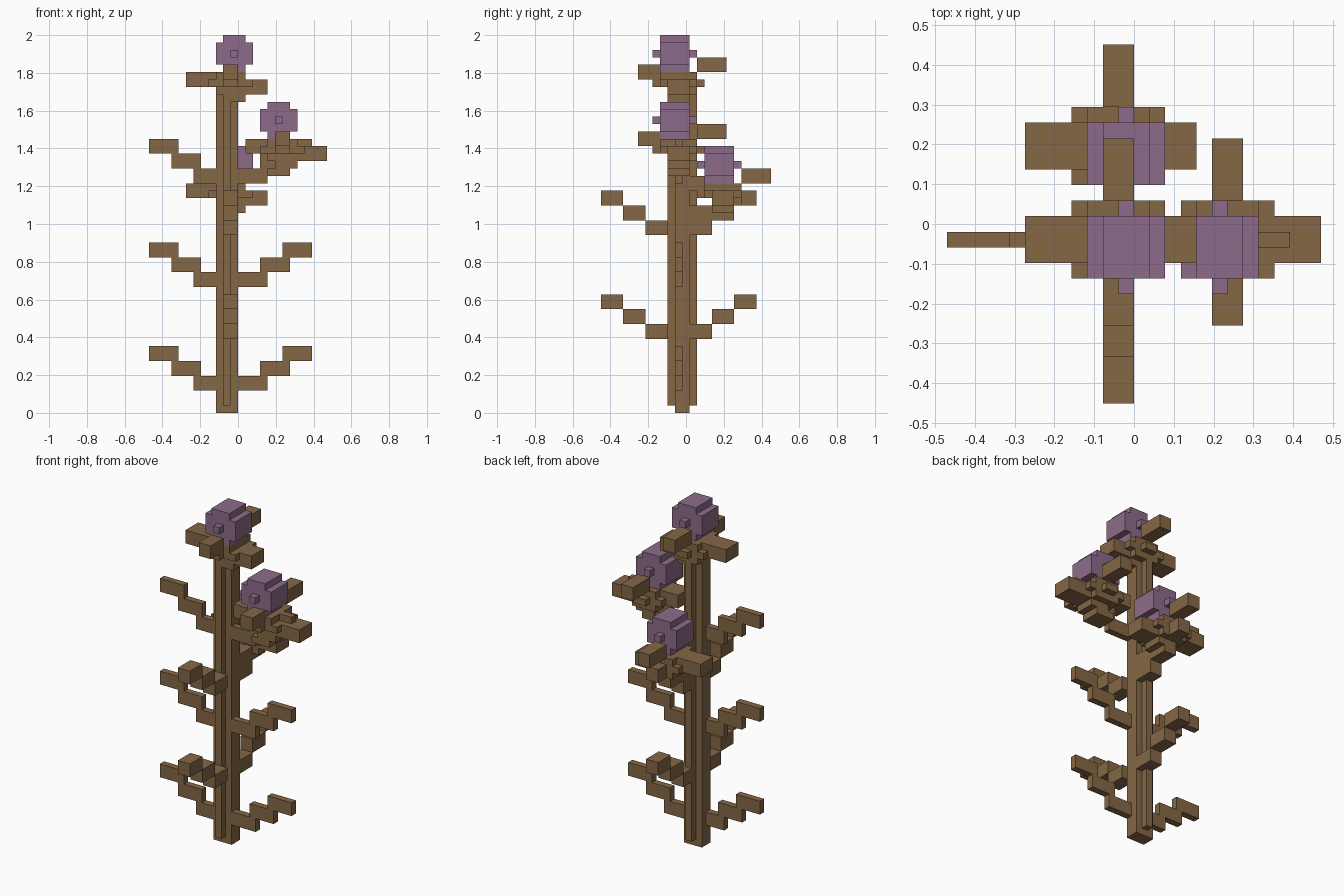
import bpy
import bmesh
from mathutils import Matrix, Vector

cube = bpy.data.objects.get("Cube")
if cube:
    bpy.data.objects.remove(cube, do_unlink=True)

U = 2 / 51  # one block


def material(name, color):
    m = bpy.data.materials.new(name)
    m.use_nodes = True
    m.diffuse_color = color
    m.node_tree.nodes["Principled BSDF"].inputs["Base Color"].default_value = color
    return m


BROWN = material("stalk brown", (0.235, 0.136, 0.061, 1))
PURPLE = material("blossom purple", (0.27, 0.148, 0.254, 1))


def build(name, boxes, mat, offset=(0, 0, 0)):
    """One object from blocks given as (x0, x1, y0, y1, z0, z1) in block units."""
    bm = bmesh.new()
    for x0, x1, y0, y1, z0, z1 in boxes:
        size = Vector((x1 - x0, y1 - y0, z1 - z0)) * U
        mid = (Vector((x0 + x1, y0 + y1, z0 + z1)) / 2 + Vector(offset)) * U
        bmesh.ops.create_cube(bm, size=1, matrix=Matrix.Translation(mid) @ Matrix.Diagonal((*size, 1)))
    mesh = bpy.data.meshes.new(name)
    bm.to_mesh(mesh)
    bm.free()
    mesh.materials.append(mat)
    obj = bpy.data.objects.new(name, mesh)
    bpy.context.collection.objects.link(obj)
    return obj


# Ribbed main stem
build("stem", [(-3, 0, -1.5, 0.5, 0, 44), (-2, -1, -2.5, 1.5, 1, 44)], BROWN)

# Stepped leaves on both sides, three tiers
for tier in range(3):
    z = 3 + 14 * tier
    steps = [(3 * i, 3 * i + 4, -1.5, -0.5, z + 2 * i, z + 2 * i + 2) for i in range(3)]
    build(f"left_leaf_{tier + 1}", steps, BROWN)
    mirrored = [(-2 - b, -2 - a, *rest) for a, b, *rest in steps]
    build(f"right_leaf_{tier + 1}", mirrored, BROWN)

# Stepped leaves at front and back, two tiers
for tier in range(2):
    z = 10 + 14 * tier
    for name, start, way in (("front", -2.5, -1), ("back", 0.5, 1)):
        steps = []
        for i in range(3):
            a, b = sorted((start + way * 3 * i, start + way * (3 * i + 3)))
            steps.append((-2, 0, a, b, z + 2 * i, z + 2 * i + 2))
        build(f"{name}_leaf_{tier + 1}", steps, BROWN)

# Short branches carrying the lower flowers
build("back_branch", [(-2, 0, 0.5, 3.5, 24, 28)], BROWN)
build("side_branch", [(4, 7, -2.5, 0.5, 32, 33)], BROWN)


def flower(label, bulb_at, calyx_at, petal_at):
    # Rounded bulb with a nub at front and back
    build(f"{label}_bulb", [
        (-2, 1, -3.5, 0.5, 46, 51),
        (-3, 2, -3.5, 0.5, 47, 50),
        (-1, 0, -4.5, 1.5, 48, 49),
    ], PURPLE, bulb_at)
    # Layered cup below the bulb
    build(f"{label}_cup", [
        (-2, 1, -2.5, 0.5, 42, 43),
        (-3, 1, -2.5, 1.5, 43, 44),
        (-4, 2, -3.5, 1.5, 44, 45),
        (-2, 0, -4.5, 2.5, 44, 45),
        (-3, 1, -3.5, 1.5, 45, 46),
    ], BROWN, calyx_at)
    # Front and back petals
    build(f"{label}_front_back_petals", [
        (-2, 0, -6.5, -3.5, 45, 47),
        (-2, 0, 1.5, 5.5, 46, 48),
    ], BROWN, calyx_at)
    # Side petals at different heights
    build(f"{label}_side_petals", [
        (-7, -3, -2.5, 0.5, 44, 46),
        (0, 4, -2.5, 0.5, 43, 45),
    ], BROWN, petal_at)


flower("top_flower", (0, 0, 0), (0, 0, 0), (0, 0, 0))
flower("side_flower", (6, 0, -9), (7, 0, -9), (8, 0, -9))
flower("back_flower", (0, 6, -15), (0, 6, -15), (0, 6, -15))
